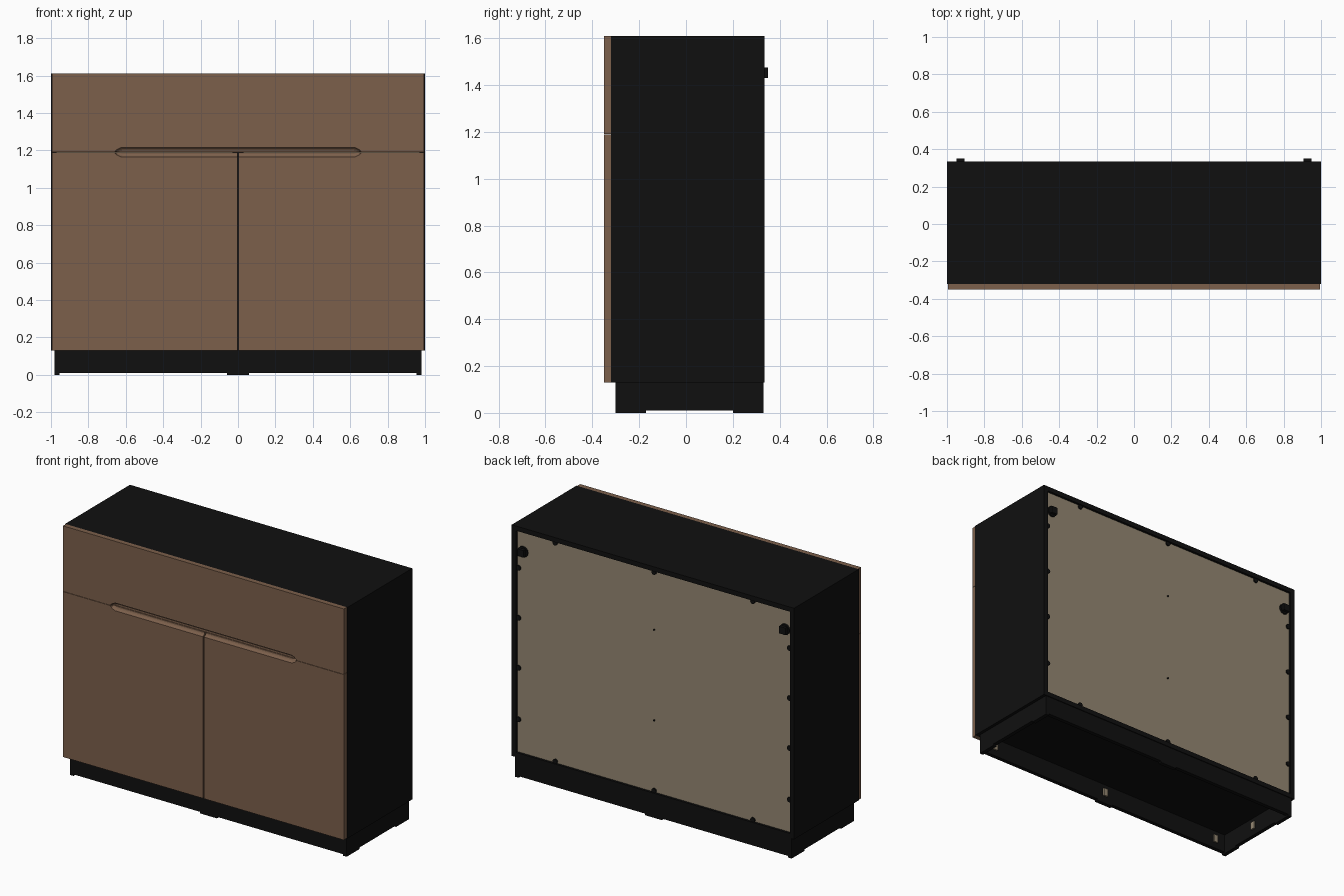
import bpy, bmesh, math
from mathutils import Matrix

if "Cube" in bpy.data.objects:
    bpy.data.objects.remove(bpy.data.objects["Cube"])


def material(name, rgb):
    m = bpy.data.materials.new(name)
    m.use_nodes = True
    m.diffuse_color = (*rgb, 1)
    m.node_tree.nodes["Principled BSDF"].inputs["Base Color"].default_value = (*rgb, 1)
    return m


WOOD = material("brown wood", (0.20, 0.115, 0.07))
BLACK = material("black board", (0.005, 0.005, 0.005))
BEIGE = material("beige hardboard", (0.30, 0.245, 0.17))


def finish(name, bm, mat):
    bmesh.ops.recalc_face_normals(bm, faces=bm.faces)
    mesh = bpy.data.meshes.new(name)
    bm.to_mesh(mesh)
    bm.free()
    mesh.materials.append(mat)
    ob = bpy.data.objects.new(name, mesh)
    bpy.context.collection.objects.link(ob)
    return ob


def box(name, mat, x, y, z):
    """Box spanning the (low, high) pairs x, y and z."""
    bm = bmesh.new()
    bmesh.ops.create_cube(bm, size=1)
    for v in bm.verts:
        v.co = [lo + (c + 0.5) * (hi - lo) for c, (lo, hi) in zip(v.co, (x, y, z))]
    return finish(name, bm, mat)


def disc(name, mat, x, y, z, radius, depth):
    """Short cylinder pointing along y."""
    bm = bmesh.new()
    bmesh.ops.create_cone(bm, cap_ends=True, segments=12, radius1=radius,
                          radius2=radius, depth=depth)
    bmesh.ops.transform(bm, verts=bm.verts,
                        matrix=Matrix.Translation((x, y, z)) @ Matrix.Rotation(math.pi / 2, 4, "X"))
    return finish(name, bm, mat)


def mirrored(lo, hi):
    return (("left", (lo, hi)), ("right", (-hi, -lo)))


FRONT, BODY, BACK = -0.35, -0.32, 0.335
BASE, TOP, T = 0.13, 1.61, 0.03
SPLIT = 1.19

# Carcass
for side, x in mirrored(1 - T, 1):
    box(side + "_side_panel", BLACK, x, (BODY, BACK), (BASE, TOP))
inner = (T - 1, 1 - T)
box("top_panel", BLACK, inner, (BODY, BACK), (TOP - T, TOP))
box("bottom_panel", BLACK, inner, (BODY, BACK), (BASE, BASE + T))
box("back_panel", BEIGE, inner, (BACK - 0.025, BACK - 0.015), (BASE + T, TOP - T))

# Plinth frame, open underneath
for side, x in mirrored(0.955, 0.98):
    box(side + "_plinth_board", BLACK, x, (-0.30, 0.33), (0.01, BASE))
    for end, y in (("front", (-0.30, -0.17)), ("back", (0.20, 0.33))):
        box(f"{side}_{end}_foot_pad", BLACK, x, y, (0, 0.01))
    box(side + "_plinth_bracket", BEIGE,
        (0.945, 0.955) if side == "left" else (-0.955, -0.945), (-0.015, 0.015), (0.05, 0.10))
for end, y, inside in (("front", (-0.30, -0.275), (-0.275, -0.265)),
                       ("back", (0.305, 0.33), (0.295, 0.305))):
    box(end + "_plinth_board", BLACK, (-0.955, 0.955), y, (0.01, BASE))
    box(end + "_middle_foot_pad", BLACK, (-0.06, 0.06), y, (0, 0.01))
    for x in (-0.88, 0, 0.88):
        box(end + "_plinth_bracket", BEIGE, (x - 0.015, x + 0.015), inside, (0.05, 0.10))

# Handle recess cutter: a long scoop with rounded points, shrinking with depth
bm = bmesh.new()
loops = []
for y, inset in ((-0.36, 0), (FRONT, 0), (-0.342, 0.003), (-0.336, 0.008), (-0.332, 0.015)):
    half = 0.025 - inset
    corner = [(0.625, 1), (0.645, 0.65), (0.657, 0.25)]
    quarter = [(x - inset, h * half) for x, h in corner]
    right = quarter + [(x, -h) for x, h in reversed(quarter)]
    outline = right + [(-x, -h) for x, h in right]
    loops.append([bm.verts.new((x, y, SPLIT + h)) for x, h in outline])
for a, b in zip(loops, loops[1:]):
    for i in range(len(a)):
        j = (i + 1) % len(a)
        bm.faces.new((a[i], a[j], b[j], b[i]))
bm.faces.new(loops[0])
bm.faces.new(loops[-1])
cutter = finish("handle_recess_cutter", bm, WOOD)
cutter.hide_render = True
cutter.hide_viewport = True
cutter.display_type = "WIRE"

# Drawer front and doors
fronts = [box("drawer_front", WOOD, (-0.995, 0.995), (FRONT, BODY), (SPLIT + 0.001, TOP))]
for side, x in mirrored(0.004, 0.995):
    fronts.append(box(side + "_door", WOOD, x, (FRONT, BODY), (BASE, SPLIT - 0.001)))
for ob in fronts:
    cut = ob.modifiers.new("handle recess", "BOOLEAN")
    cut.operation = "DIFFERENCE"
    cut.solver = "EXACT"
    cut.object = cutter
box("door_gap_backing", BLACK, (-0.03, 0.03), (BODY, BODY + 0.01), (BASE, TOP - T))

# Fixings around the back panel
panel_y = BACK - 0.012
for z in (BASE + T + 0.01, TOP - T - 0.01):
    for x in (-0.7, 0, 0.7):
        disc("back_fixing", BLACK, x, panel_y, z, 0.016, 0.01)
for z in (0.37, 0.70, 1.02, 1.34):
    for x in (-0.96, 0.96):
        disc("back_fixing", BLACK, x, panel_y, z, 0.016, 0.01)
for z in (0.62, 1.20):
    disc("back_pin", BLACK, 0, panel_y, z, 0.005, 0.008)

# Wall hangers
for side, x in mirrored(0.905, 0.95):
    box(side + "_hanger_hook", BLACK, x, (0.31, 0.35), (1.43, 1.475))
    disc(side + "_hanger_plate", BLACK, sum(x) / 2, 0.325, 1.452, 0.035, 0.012)
